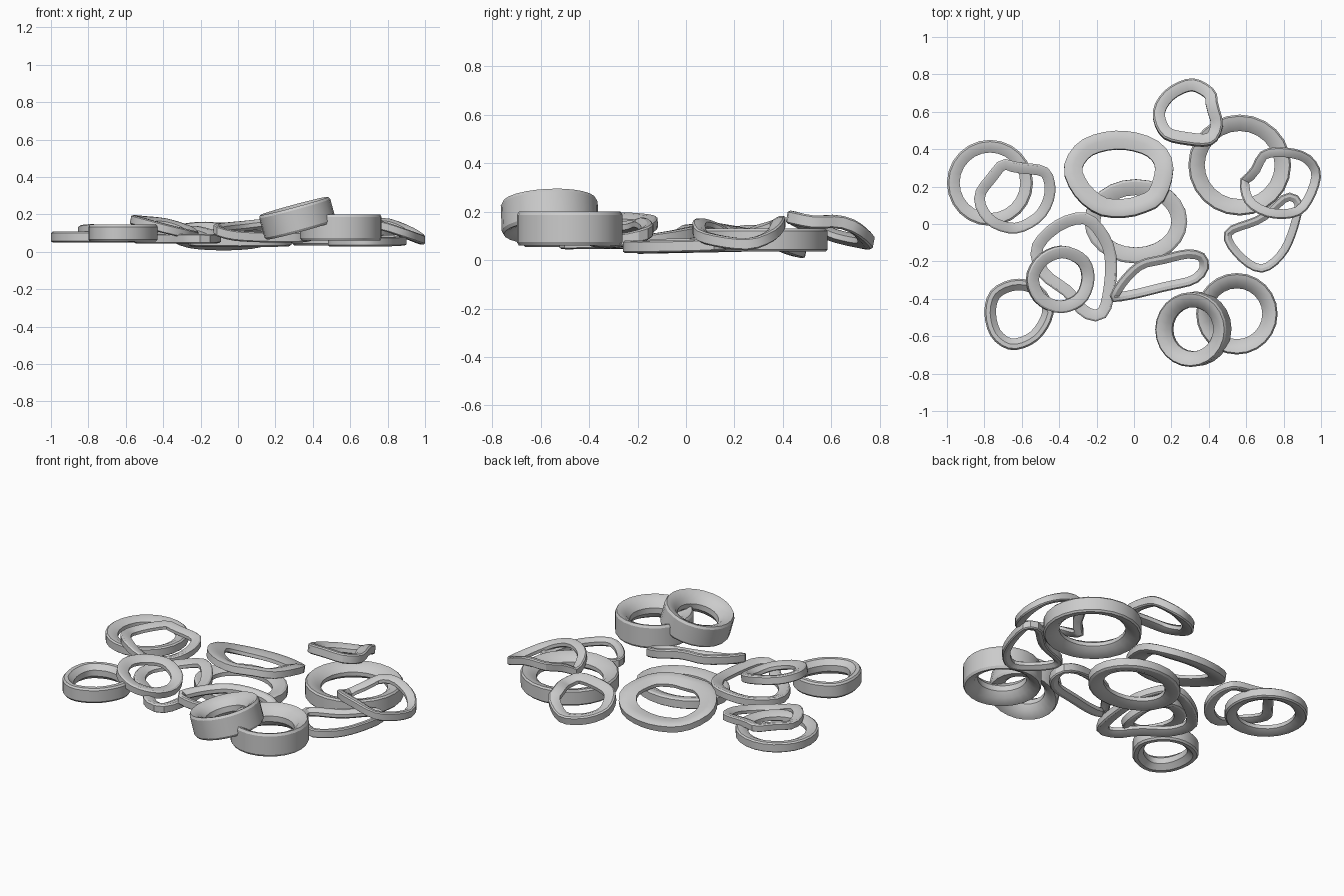
import bpy, bmesh, math
from mathutils import Vector

if "Cube" in bpy.data.objects:
    bpy.data.objects.remove(bpy.data.objects["Cube"])

SEG = 24

# Ring wall sections: (inward fraction of width, fraction of height)
SECTION = [(0, .12), (0, .88), (.14, 1), (.5, 1), (1, .7), (1, .3), (.5, 0), (.14, 0)]
TALL = [(0, .1), (0, .9), (.1, 1), (.3, .97), (.7, .84), (1, .62),
        (1, .38), (.7, .16), (.3, .03), (.1, 0)]


def spline(pts, n):
    """Closed Catmull-Rom curve through pts, evenly resampled to n points."""
    pts = [Vector(p) for p in pts]
    m, fine = len(pts), []
    for i in range(m):
        a, b, c, d = (pts[(i + k) % m] for k in (-1, 0, 1, 2))
        for j in range(16):
            t = j / 16
            fine.append(.5 * (2 * b + (c - a) * t + (2 * a - 5 * b + 4 * c - d) * t * t
                              + (3 * b - a - 3 * c + d) * t ** 3))
    cum = [0.0]
    for i in range(len(fine)):
        cum.append(cum[-1] + (fine[(i + 1) % len(fine)] - fine[i]).length)
    out, k = [], 0
    for i in range(n):
        s = cum[-1] * i / n
        while cum[k + 1] < s:
            k += 1
        f = (s - cum[k]) / max(cum[k + 1] - cum[k], 1e-9)
        out.append(fine[k].lerp(fine[(k + 1) % len(fine)], f))
    return out


def build_ring(name, path, width, height, slope=(0, 0), section=SECTION):
    """Sweep the wall section round an outer outline (anticlockwise, at its base)."""
    bm = bmesh.new()
    up = Vector((-slope[0], -slope[1], 1)).normalized()
    rings, n, m = [], len(path), len(section)
    for i, p in enumerate(path):
        tangent = path[(i + 1) % n] - path[i - 1]
        inward = up.cross(tangent).normalized()
        rings.append([bm.verts.new(p + inward * (u * width) + up * (v * height))
                      for u, v in section])
    for i in range(n):
        a, b = rings[i], rings[(i + 1) % n]
        for j in range(m):
            bm.faces.new((a[j], b[j], b[(j + 1) % m], a[(j + 1) % m]))
    bmesh.ops.recalc_face_normals(bm, faces=bm.faces)
    mesh = bpy.data.meshes.new(name)
    bm.to_mesh(mesh)
    bm.free()
    ob = bpy.data.objects.new(name, mesh)
    bpy.context.collection.objects.link(ob)
    bpy.ops.object.select_all(action='DESELECT')
    ob.select_set(True)
    bpy.context.view_layer.objects.active = ob
    bpy.ops.object.shade_smooth_by_angle(angle=math.radians(30))


def round_ring(name, x, y, z, rx, ry, width, height, slope=(0, 0), section=SECTION):
    """Firm slice: elliptical ring on a plane with the given slope."""
    path = []
    for i in range(SEG):
        a = math.tau * i / SEG
        dx, dy = rx * math.cos(a), ry * math.sin(a)
        path.append(Vector((x + dx, y + dy, z + slope[0] * dx + slope[1] * dy)))
    build_ring(name, path, width, height, slope, section)


def limp_ring(name, pts, width, height, slope=(0, 0)):
    """Soft slice: irregular ring draped through the points."""
    build_ring(name, spline(pts, SEG + 4), width, height, slope)


# Firm round slices
round_ring("left_slice", -.77, .22, .05, .23, .23, .068, .058)
round_ring("centre_slice", .01, .015, .03, .275, .225, .085, .06, (0, .02))
round_ring("large_right_slice", .565, .315, .035, .275, .27, .088, .095, section=TALL)
round_ring("thick_slice", .55, -.48, .06, .218, .218, .082, .14, section=TALL)
round_ring("thick_leaning_slice", .335, -.56, .115, .19, .2, .082, .135, (.27, .04), TALL)

# Wide slice sloping down to the back
limp_ring("wide_sloping_slice", [
    (.16, .12, .10), (.21, .31, .07), (.12, .44, .02), (-.08, .49, .005), (-.28, .44, .02),
    (-.375, .30, .07), (-.32, .15, .10), (-.20, .05, .115), (-.08, .03, .11), (.04, .05, .115)],
    .098, .05, (0, -.22))

# Limp draped slices
limp_ring("small_draped_slice", [
    (-.22, -.29, .06), (-.26, -.17, .09), (-.39, -.115, .13), (-.52, -.17, .145),
    (-.58, -.29, .15), (-.53, -.42, .135), (-.40, -.475, .10), (-.27, -.42, .07)],
    .066, .05, (-.22, .05))
limp_ring("left_draped_slice", [
    (-.42, .17, .07), (-.46, .30, .09), (-.62, .33, .10), (-.71, .345, .10), (-.78, .27, .10),
    (-.85, .17, .09), (-.84, .07, .10), (-.76, -.02, .10), (-.62, -.05, .06), (-.48, .03, .05)],
    .058, .045)
limp_ring("lower_left_slice", [
    (-.43, -.48, .055), (-.47, -.36, .055), (-.56, -.30, .055), (-.67, -.30, .055),
    (-.77, -.36, .055), (-.80, -.48, .055), (-.76, -.61, .055), (-.65, -.675, .055),
    (-.51, -.62, .055)], .062, .09)
limp_ring("bent_slice", [
    (-.09, -.22, .05), (-.13, -.06, .07), (-.25, .06, .09), (-.42, .02, .06), (-.55, -.12, .045),
    (-.51, -.28, .045), (-.37, -.39, .045), (-.29, -.49, .045), (-.19, -.52, .045),
    (-.12, -.45, .045)], .064, .05)
limp_ring("long_narrow_slice", [
    (.40, -.24, .06), (.38, -.16, .08), (.29, -.135, .10), (.15, -.165, .12), (.02, -.20, .11),
    (-.09, -.31, .10), (-.13, -.41, .09), (-.02, -.405, .06), (.17, -.36, .05),
    (.33, -.32, .05)], .05, .055)
limp_ring("back_leaning_slice", [
    (.475, .52, .13), (.45, .63, .13), (.43, .71, .10), (.31, .77, .045), (.17, .71, .05),
    (.10, .59, .08), (.15, .46, .13), (.28, .42, .15), (.42, .42, .15)], .065, .055, (0, -.2))
limp_ring("right_draped_slice", [
    (1, .25, .04), (.94, .37, .08), (.80, .41, .13), (.68, .39, .12), (.62, .29, .09),
    (.565, .23, .06), (.60, .10, .11), (.74, .03, .12), (.91, .06, .07)], .052, .05)
limp_ring("lower_right_slice", [
    (.90, .07, .035), (.88, .15, .04), (.80, .16, .04), (.67, .05, .035), (.50, -.02, .03),
    (.49, -.11, .03), (.60, -.23, .03), (.71, -.255, .03), (.83, -.14, .03)], .045, .05)
